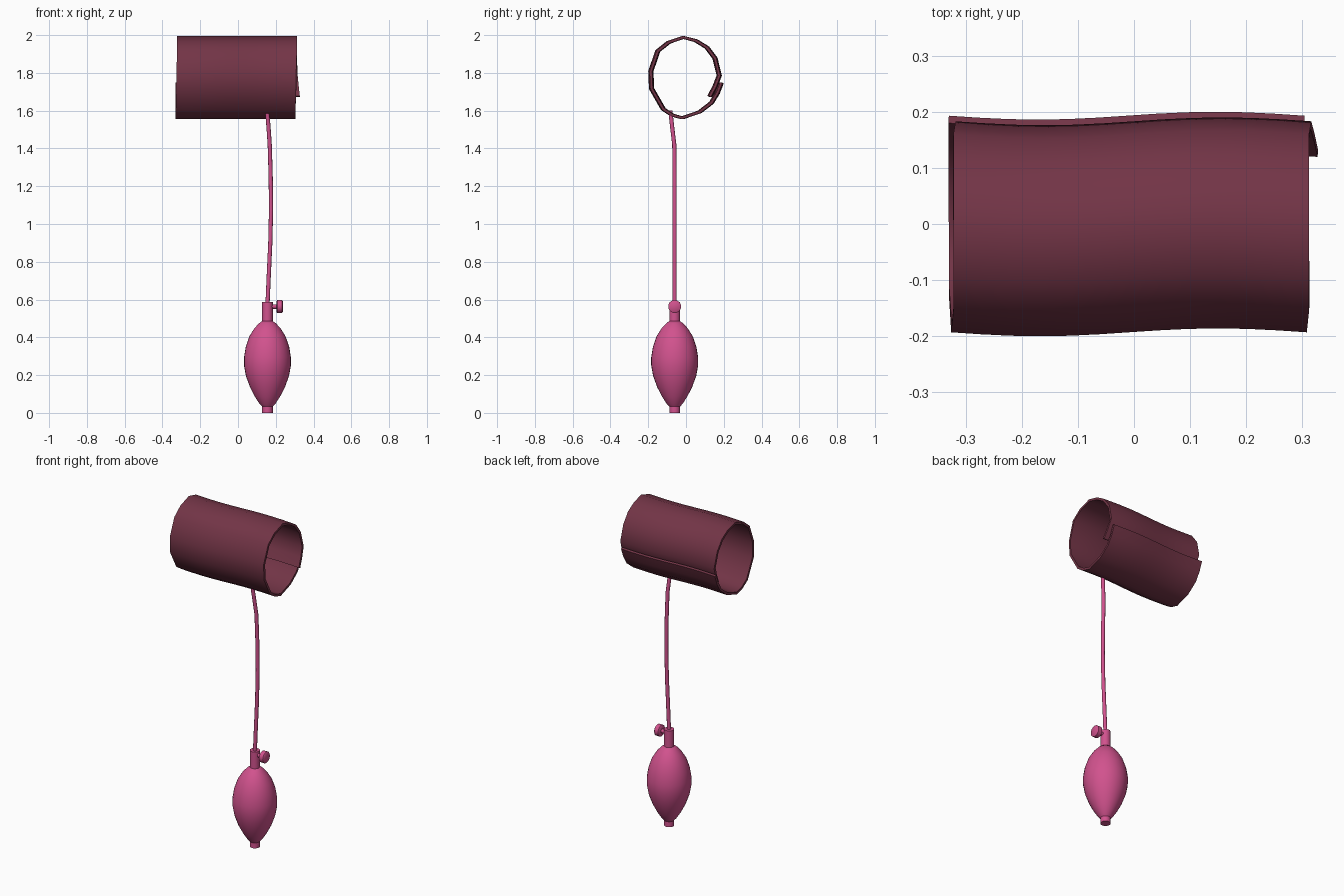
import bpy, bmesh, math
from mathutils import Vector

if "Cube" in bpy.data.objects:
    bpy.data.objects.remove(bpy.data.objects["Cube"])

CX, CY = 0.156, -0.06   # axis of the bulb


def material(name, rgb):
    m = bpy.data.materials.new(name)
    m.diffuse_color = (*rgb, 1)
    m.use_nodes = True
    m.node_tree.nodes["Principled BSDF"].inputs["Base Color"].default_value = m.diffuse_color
    return m


CUFF = material("cuff_fabric", (0.17, 0.035, 0.062))
PINK = material("pink_rubber", (0.64, 0.085, 0.27))


def finish(name, bm, mat, angle=40):
    bmesh.ops.recalc_face_normals(bm, faces=bm.faces)
    me = bpy.data.meshes.new(name)
    bm.to_mesh(me)
    bm.free()
    ob = bpy.data.objects.new(name, me)
    bpy.context.collection.objects.link(ob)
    me.materials.append(mat)
    bpy.ops.object.select_all(action='DESELECT')
    bpy.context.view_layer.objects.active = ob
    ob.select_set(True)
    bpy.ops.object.shade_smooth_by_angle(angle=math.radians(angle))
    return ob


def lathe(name, profile, origin, axis, mat, n=24):
    """Capped solid of revolution from (radius, height) pairs."""
    bm = bmesh.new()
    turn = Vector((0, 0, 1)).rotation_difference(Vector(axis))
    rings = []
    for r, h in profile:
        rings.append([bm.verts.new(Vector(origin) + turn @ Vector(
            (r * math.cos(2 * math.pi * i / n), r * math.sin(2 * math.pi * i / n), h)))
            for i in range(n)])
    for a, b in zip(rings, rings[1:]):
        for i in range(n):
            bm.faces.new((a[i], a[(i + 1) % n], b[(i + 1) % n], b[i]))
    bm.faces.new(rings[0][::-1])
    bm.faces.new(rings[-1])
    return finish(name, bm, mat)


# Cuff: overlapping wrap (outer surface in y, z), from the inner flap over the top to the outer flap
wrap = [(0.132, 1.672), (0.160, 1.725), (0.183, 1.785), (0.160, 1.88), (0.115, 1.94),
        (0.055, 1.977), (-0.015, 1.995), (-0.095, 1.968), (-0.155, 1.92), (-0.193, 1.81),
        (-0.189, 1.715), (-0.125, 1.603), (-0.075, 1.57), (-0.02, 1.555), (0.075, 1.587),
        (0.14, 1.637), (0.172, 1.69), (0.193, 1.745)]
skew = [0.016, 0.010, 0.004] + [0.0] * 6 + [-0.004] * 2 + [-0.008] * 7
bm = bmesh.new()
NX = 12
grid = []
for (y, z), s in zip(wrap, skew):
    row = []
    for j in range(NX + 1):
        t = j / NX
        wave = -0.007 * math.sin(2 * math.pi * t)      # gentle sideways sway
        row.append(bm.verts.new((-0.322 + 0.634 * t + s, y + wave, z)))
    grid.append(row)
for a, b in zip(grid, grid[1:]):
    for j in range(NX):
        bm.faces.new((a[j], a[j + 1], b[j + 1], b[j]))
bm.normal_update()
top = max(bm.faces, key=lambda f: f.calc_center_median().z)
side = 1 if top.normal.z > 0 else -1
# inner layer closed by a rim
inner = {v: bm.verts.new(v.co - v.normal * side * 0.014) for v in list(bm.verts)}
rim = [e for e in bm.edges if e.is_boundary]
for f in list(bm.faces):
    bm.faces.new([inner[v] for v in reversed(f.verts)])
for e in rim:
    a, b = e.verts
    bm.faces.new((a, b, inner[b], inner[a]))
finish("cuff", bm, CUFF)

# Hose from the cuff down to the valve
path = [(0.154, -0.083, 1.60), (0.161, -0.074, 1.52), (0.168, -0.062, 1.42), (0.173, CY, 1.25),
        (0.175, CY, 1.08), (0.171, CY, 0.90), (0.163, CY, 0.73), (CX, CY, 0.57)]
bm = bmesh.new()
N, R = 12, 0.011
rings = [[bm.verts.new((x + R * math.cos(2 * math.pi * i / N),
                        y + R * math.sin(2 * math.pi * i / N), z)) for i in range(N)]
         for x, y, z in path]
for a, b in zip(rings, rings[1:]):
    for i in range(N):
        bm.faces.new((a[i], a[(i + 1) % N], b[(i + 1) % N], b[i]))
bm.faces.new(rings[0])
bm.faces.new(rings[-1])
finish("hose", bm, PINK)

# Squeeze bulb with its end stub
lathe("bulb", [(0.028, 0), (0.028, 0.033), (0.042, 0.048), (0.066, 0.085), (0.092, 0.135),
               (0.114, 0.195), (0.124, 0.25), (0.124, 0.295), (0.115, 0.35), (0.096, 0.405),
               (0.07, 0.447), (0.045, 0.474), (0.028, 0.486)],
      (CX, CY, 0), (0, 0, 1), PINK, 32)
# Valve neck, stem and knob
lathe("valve_neck", [(0.028, 0.47), (0.028, 0.588)], (CX, CY, 0), (0, 0, 1), PINK)
lathe("valve_stem", [(0.012, 0), (0.012, 0.055)], (CX, CY, 0.563), (1, 0, 0), PINK, 16)
lathe("valve_knob", [(0.029, 0), (0.034, 0.004), (0.034, 0.029), (0.029, 0.033)],
      (CX + 0.048, CY, 0.563), (1, 0, 0), PINK)
